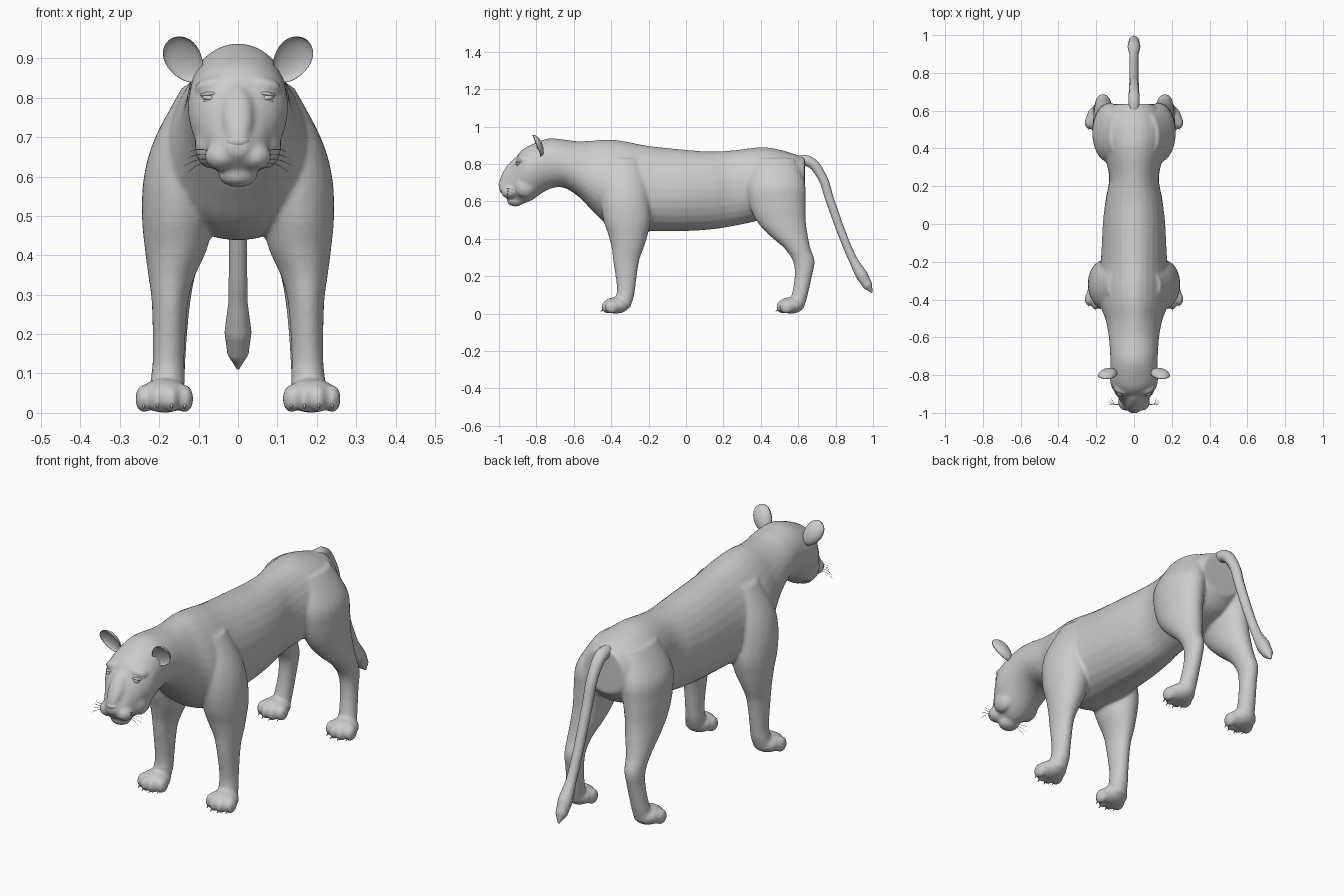
import bpy, bmesh
from math import cos, sin, pi, radians
from mathutils import Vector, Matrix, Euler

if "Cube" in bpy.data.objects:
    bpy.data.objects.remove(bpy.data.objects["Cube"])


def spline(rows, steps=5):
    """Catmull-Rom interpolation through rows of numbers."""
    out = []
    for i in range(len(rows) - 1):
        p = [rows[max(0, min(len(rows) - 1, i + j))] for j in (-1, 0, 1, 2)]
        for s in range(steps):
            t = s / steps
            out.append([0.5 * (2 * b + (c - a) * t + (2 * a - 5 * b + 4 * c - d) * t * t
                               + (3 * b - a - 3 * c + d) * t ** 3) for a, b, c, d in zip(*p)])
    return out + [list(rows[-1])]


def loft(bm, rings):
    """Skin a list of point rings and close both ends."""
    loops = [[bm.verts.new(p) for p in ring] for ring in rings]
    n = len(loops[0])
    for a, b in zip(loops, loops[1:]):
        for i in range(n):
            bm.faces.new((a[i], a[(i + 1) % n], b[(i + 1) % n], b[i]))
    bm.faces.new(loops[0])
    bm.faces.new(loops[-1])


def ball(bm, pos, size, rot=(0, 0, 0), seg=20):
    m = (Matrix.Translation(pos) @ Euler([radians(a) for a in rot]).to_matrix().to_4x4()
         @ Matrix.Diagonal((*size, 1)))
    bmesh.ops.create_uvsphere(bm, u_segments=seg, v_segments=seg // 2, radius=1, matrix=m)


def angles(n=28):
    return [2 * pi * i / n for i in range(n)]


def make(name, bm, mirror=False):
    bmesh.ops.recalc_face_normals(bm, faces=bm.faces)
    me = bpy.data.meshes.new(name)
    bm.to_mesh(me)
    bm.free()
    me.polygons.foreach_set("use_smooth", [True] * len(me.polygons))
    ob = bpy.data.objects.new(name, me)
    bpy.context.collection.objects.link(ob)
    if mirror:
        ob.modifiers.new("mirror", 'MIRROR')
    return ob


def curve(name, paths, depth):
    cu = bpy.data.curves.new(name, 'CURVE')
    cu.dimensions, cu.bevel_depth, cu.use_fill_caps = '3D', depth, True
    cu.bevel_resolution = 3 if depth > 0.1 else 0
    for path in paths:
        sp = cu.splines.new('BEZIER')
        sp.bezier_points.add(len(path) - 1)
        sp.resolution_u = 8
        for bp, (x, y, z, r) in zip(sp.bezier_points, path):
            bp.co, bp.radius = (x, y, z), r
            bp.handle_left_type = bp.handle_right_type = 'AUTO'
    ob = bpy.data.objects.new(name, cu)
    bpy.context.collection.objects.link(ob)


# Torso, neck and head: y, bottom, top, half width, lower-half widening
torso = [(-.998, .655, .695, .025, 0), (-.965, .622, .732, .055, 0), (-.925, .592, .808, .08, -.05),
         (-.885, .59, .868, .105, -.15), (-.835, .60, .90, .125, -.15), (-.74, .662, .936, .125, 0),
         (-.66, .675, .932, .128, .05), (-.58, .63, .922, .135, .12), (-.5, .55, .925, .15, .2),
         (-.42, .475, .931, .178, .25), (-.33, .44, .922, .19, .25), (-.2, .44, .897, .175, .15),
         (0, .442, .876, .165, .05), (.13, .45, .867, .15, 0), (.25, .468, .873, .132, 0),
         (.4, .50, .89, .165, .1), (.5, .53, .877, .175, .1), (.58, .56, .853, .155, .1),
         (.635, .62, .835, .105, .1)]
# Legs: z, centre y, centre x, radius y, radius x
front_leg = [(.83, -.33, .09, .08, .05), (.7, -.33, .125, .125, .085), (.6, -.325, .145, .132, .094),
             (.5, -.315, .153, .126, .091), (.42, -.31, .157, .105, .08), (.35, -.312, .168, .085, .06),
             (.28, -.32, .173, .069, .046), (.15, -.32, .176, .05, .04), (.09, -.327, .178, .048, .043),
             (.03, -.345, .184, .045, .045)]
hind_leg = [(.83, .47, .08, .11, .05), (.7, .48, .12, .155, .09), (.6, .487, .133, .152, .088),
            (.5, .507, .142, .133, .077), (.42, .548, .15, .103, .067), (.35, .595, .16, .07, .052),
            (.28, .63, .164, .058, .043), (.2, .627, .168, .046, .039), (.1, .608, .176, .043, .041),
            (.03, .585, .182, .045, .045)]

bm = bmesh.new()
loft(bm, [[(w * cos(t) * (1 - k * sin(t)), y, (lo + hi) / 2 + (hi - lo) / 2 * sin(t)) for t in angles()]
          for y, lo, hi, w, k in spline(torso)])
for s in (1, -1):
    for leg, paw_y in ((front_leg, -.375), (hind_leg, .56)):
        loft(bm, [[(s * (x + rx * cos(t)), y + ry * sin(t), z) for t in angles()]
                  for z, y, x, ry, rx in spline(leg)])
        # Paw pad and four toes
        ball(bm, (s * .186, paw_y, .044), (.066, .072, .044))
        for dx, dy in ((-.052, -.022), (-.018, -.042), (.018, -.042), (.052, -.022)):
            ball(bm, (s * (.187 + dx), paw_y + dy, .036), (.022, .036, .036))
    # Muzzle pads, cheeks and brow ridges
    ball(bm, (s * .042, -.943, .652), (.043, .046, .037))
    ball(bm, (s * .07, -.86, .68), (.04, .06, .06))
    ball(bm, (s * .068, -.872, .832), (.045, .03, .02), (0, s * 12, s * 20))
# Chin, nose bridge
ball(bm, (0, -.912, .603), (.05, .045, .03))
ball(bm, (0, -.945, .755), (.04, .03, .095), (-32, 0, 0))
body = make("body", bm)
rm = body.modifiers.new("blend", 'REMESH')
rm.mode, rm.voxel_size, rm.use_smooth_shade = 'VOXEL', .008, True
sm = body.modifiers.new("soften", 'SMOOTH')
sm.factor, sm.iterations = .5, 5

# Nose tip
bm = bmesh.new()
ball(bm, (0, -.985, .69), (.03, .017, .018))
make("nose", bm)

# Ears: spheres with the front half pushed in to form a cup
bm = bmesh.new()
ball(bm, (0, 0, 0), (.046, .032, .066), seg=28)
for v in bm.verts:
    if v.co.y < -1e-4:
        v.co.y *= -.65
    v.co.x *= 1 + 2 * v.co.z
bm.transform(Matrix.Translation((.137, -.798, .896))
             @ Euler((radians(24), radians(26), radians(12))).to_matrix().to_4x4())
make("ears", bm, True)

# Eyes with upper and lower lids
bm = bmesh.new()
ball(bm, (.073, -.893, .8), (.019, .017, .009), (0, -8, 30))
ball(bm, (.074, -.891, .809), (.025, .018, .006), (0, 6, 30), 12)
ball(bm, (.073, -.891, .791), (.023, .016, .005), (0, -10, 30), 12)
make("eyes", bm, True)

# Claws
bm = bmesh.new()
for paw_y in (-.375, .56):
    for dx, dy in ((-.052, -.056), (-.018, -.076), (.018, -.076), (.052, -.056)):
        bmesh.ops.create_cone(bm, cap_ends=True, segments=8, radius1=.006, radius2=.001, depth=.024,
                              matrix=Matrix.Translation((.187 + dx, paw_y + dy + .004, .018))
                              @ Matrix.Rotation(radians(125), 4, 'X'))
make("claws", bm, True)

# Tail with a tuft at the end
curve("tail", [[(0, .59, .815, .03), (0, .655, .815, .03), (0, .72, .745, .026), (0, .772, .60, .024),
                (0, .845, .40, .023), (0, .895, .285, .024), (0, .94, .205, .034),
                (0, .972, .15, .027), (0, .994, .112, .004)]], 1)

# Whiskers
curve("whiskers", [[(s * .065, -.95, .645 + .01 * i, 1), (s * .1, -.955, .643 + .013 * i, .8),
                    (s * (.137 - .008 * abs(i)), -.945 + .012 * i, .628 + .018 * i, .4)]
                   for s in (1, -1) for i in (-1, 0, 1, 2)], .0013)
